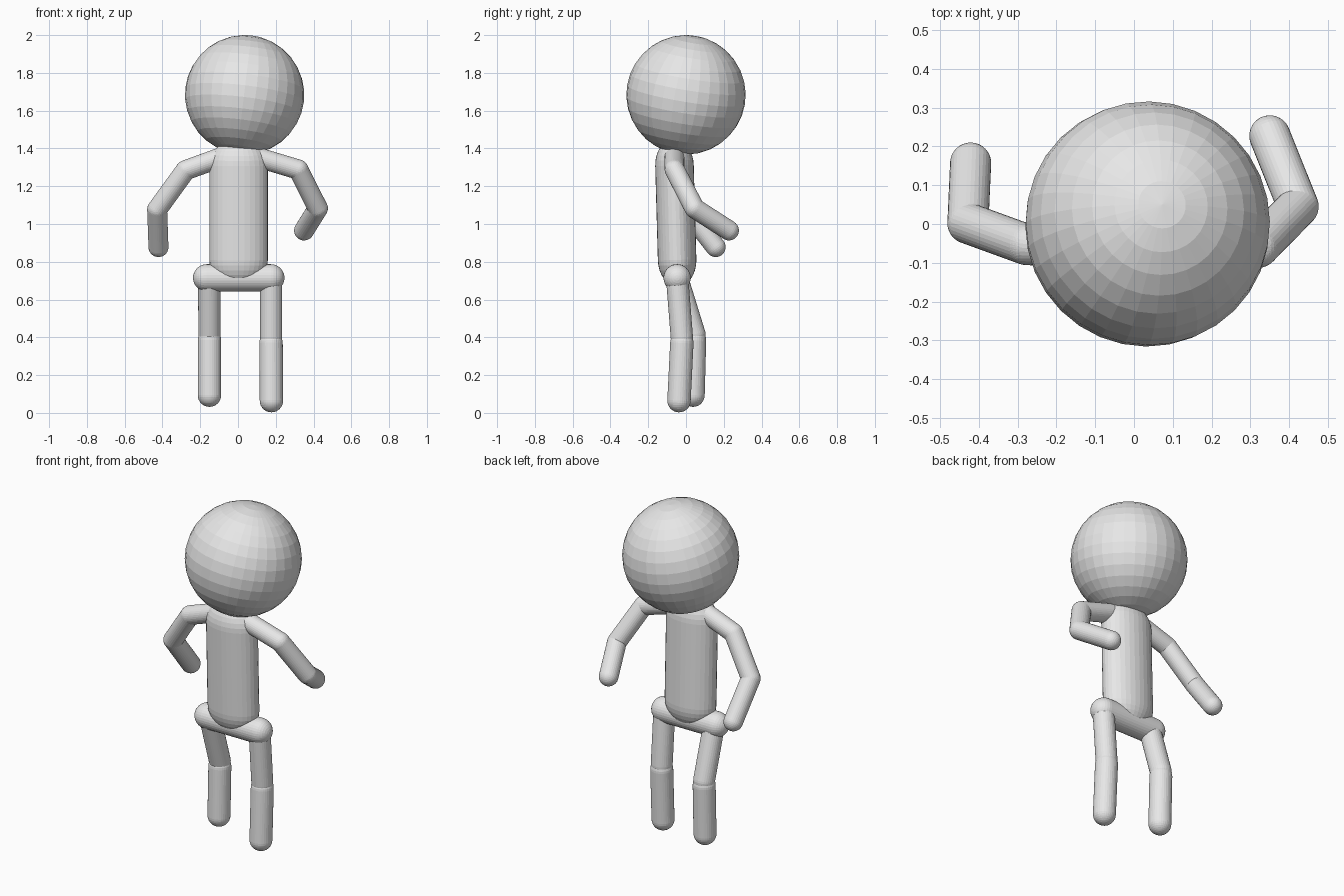
import bpy, bmesh, math
from mathutils import Vector, Matrix

cube = bpy.data.objects.get("Cube")
if cube:
    bpy.data.objects.remove(cube)

grey = bpy.data.materials.new("plain_grey")
grey.use_nodes = True
grey.diffuse_color = (0.8, 0.8, 0.8, 1)
grey.node_tree.nodes["Principled BSDF"].inputs["Base Color"].default_value = (0.8, 0.8, 0.8, 1)

SIDES, RINGS = 32, 8


def finish(name, bm, matrix):
    """Turn a bmesh into a flat shaded grey object."""
    bm.transform(matrix)
    bmesh.ops.recalc_face_normals(bm, faces=bm.faces)
    mesh = bpy.data.meshes.new(name)
    bm.to_mesh(mesh)
    bm.free()
    mesh.materials.append(grey)
    obj = bpy.data.objects.new(name, mesh)
    bpy.context.collection.objects.link(obj)
    return obj


def capsule(name, start, end, radius, depth=None, cap=None):
    """Round ended rod; depth squashes it in y, cap sets the height of its ends."""
    start, end = Vector(start), Vector(end)
    axis = end - start
    depth, cap = depth or radius, cap or radius
    bm = bmesh.new()
    profile = []
    for side, base in ((-1, 0), (1, axis.length)):
        for i in range(RINGS + 1):
            a = math.pi / 2 * (i / RINGS if side > 0 else 1 - i / RINGS)
            r = radius * math.cos(a)
            profile.append(bm.verts.new((r, 0, base + side * cap * math.sin(a))))
    edges = [bm.edges.new(pair) for pair in zip(profile, profile[1:])]
    bmesh.ops.spin(bm, geom=profile + edges, cent=(0, 0, 0), axis=(0, 0, 1),
                   angle=math.tau, steps=SIDES, use_merge=False)
    bmesh.ops.remove_doubles(bm, verts=bm.verts, dist=1e-4)
    turn = Vector((0, 0, 1)).rotation_difference(axis).to_matrix().to_4x4()
    squash = Matrix.Diagonal((1, depth / radius, 1, 1))
    return finish(name, bm, Matrix.Translation(start) @ turn @ squash)


def limb(names, joints, radius):
    """Chain of capsules through the joints."""
    for name, a, b in zip(names, joints, joints[1:]):
        capsule(name, a, b, radius)


# Head, its pole leaning back and to the left
bm = bmesh.new()
bmesh.ops.create_uvsphere(bm, u_segments=SIDES, v_segments=16, radius=0.316)
lean = Vector((0, 0, 1)).rotation_difference(Vector((0.12, 0.16, 0.98))).to_matrix().to_4x4()
finish("head", bm, Matrix.Translation((0.035, 0, 1.684)) @ lean)

# Torso and hips
capsule("torso", (0.003, -0.047, 0.81), (0.003, -0.061, 1.31), 0.155, 0.102, 0.14)
capsule("hips", (-0.166, -0.047, 0.715), (0.174, -0.047, 0.715), 0.072)

# Arms
arm = ("shoulder", "upper_arm", "forearm")
limb(["right_" + n for n in arm],
     [(-0.07, -0.06, 1.36), (-0.277, -0.053, 1.285), (-0.428, 0.002, 1.077), (-0.421, 0.157, 0.878)],
     0.053)
limb(["left_" + n for n in arm],
     [(0.08, -0.062, 1.36), (0.32, -0.06, 1.288), (0.423, 0.045, 1.083), (0.35, 0.227, 0.966)],
     0.053)

# Legs
for side, hip, knee, foot in (
        ("right", (-0.152, -0.04, 0.69), (-0.151, 0.045, 0.415), (-0.151, 0.037, 0.094)),
        ("left", (0.175, -0.045, 0.69), (0.175, -0.022, 0.4), (0.177, -0.037, 0.065))):
    capsule(side + "_thigh", hip, knee, 0.059)
    capsule(side + "_shin", Vector(knee) - Vector((0, 0, 0.03)), foot, 0.062)
